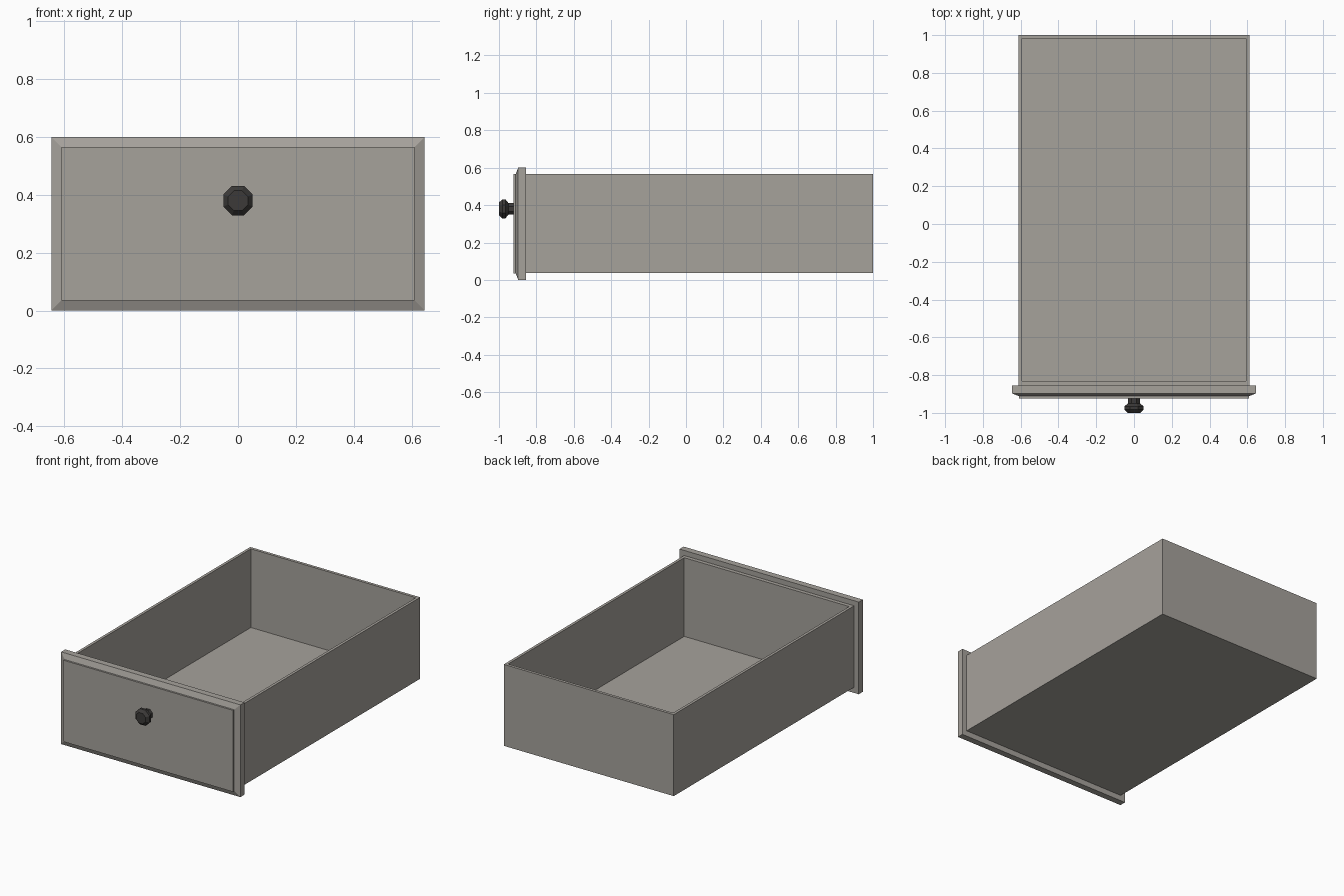
import bpy, bmesh, math

if "Cube" in bpy.data.objects:
    bpy.data.objects.remove(bpy.data.objects["Cube"])


def material(name, rgb):
    m = bpy.data.materials.new(name)
    m.diffuse_color = (*rgb, 1)
    m.use_nodes = True
    m.node_tree.nodes["Principled BSDF"].inputs["Base Color"].default_value = m.diffuse_color
    return m


wood = material("warm_grey_paint", (0.38, 0.36, 0.33))
metal = material("dark_metal", (0.045, 0.042, 0.040))


def loft(name, rings, mat, cap_start=True, cap_end=True):
    """Skin a list of equal-length point loops and cap the ends."""
    bm = bmesh.new()
    loops = [[bm.verts.new(p) for p in ring] for ring in rings]
    n = len(loops[0])
    for a, b in zip(loops, loops[1:]):
        for i in range(n):
            j = (i + 1) % n
            bm.faces.new((a[i], a[j], b[j], b[i]))
    if cap_start:
        bm.faces.new(loops[0])
    if cap_end:
        bm.faces.new(loops[-1])
    bmesh.ops.recalc_face_normals(bm, faces=bm.faces)
    me = bpy.data.meshes.new(name)
    bm.to_mesh(me)
    bm.free()
    me.materials.append(mat)
    ob = bpy.data.objects.new(name, me)
    bpy.context.collection.objects.link(ob)
    return ob


def flat_rect(x, y0, y1, z):
    return [(-x, y0, z), (x, y0, z), (x, y1, z), (-x, y1, z)]


def front_rect(x, z0, z1, y):
    return [(-x, y, z0), (x, y, z0), (x, y, z1), (-x, y, z1)]


def octagon(r, y, zc=0.38):
    angles = [math.radians(22.5 + 45 * i) for i in range(8)]
    return [(r * math.cos(a), y, zc + r * math.sin(a)) for a in angles]


# Open box: outside bottom, up to the rim, over and down to the floor
loft("drawer_box", [
    flat_rect(0.612, -0.855, 1.0, 0.037),
    flat_rect(0.612, -0.855, 1.0, 0.567),
    flat_rect(0.594, -0.83, 0.981, 0.567),
    flat_rect(0.594, -0.83, 0.981, 0.055),
], wood)

# Front board with a sloped border and a raised centre panel
loft("drawer_front", [
    front_rect(0.645, 0.0, 0.6, -0.855),
    front_rect(0.645, 0.0, 0.6, -0.897),
    front_rect(0.610, 0.035, 0.565, -0.911),
    front_rect(0.610, 0.035, 0.565, -0.923),
], wood)

# Eight-sided knob turned around the y axis
loft("knob", [octagon(r, y) for r, y in (
    (0.034, -0.92), (0.034, -0.95), (0.055, -0.965),
    (0.055, -0.982), (0.037, -1.0))], metal)
